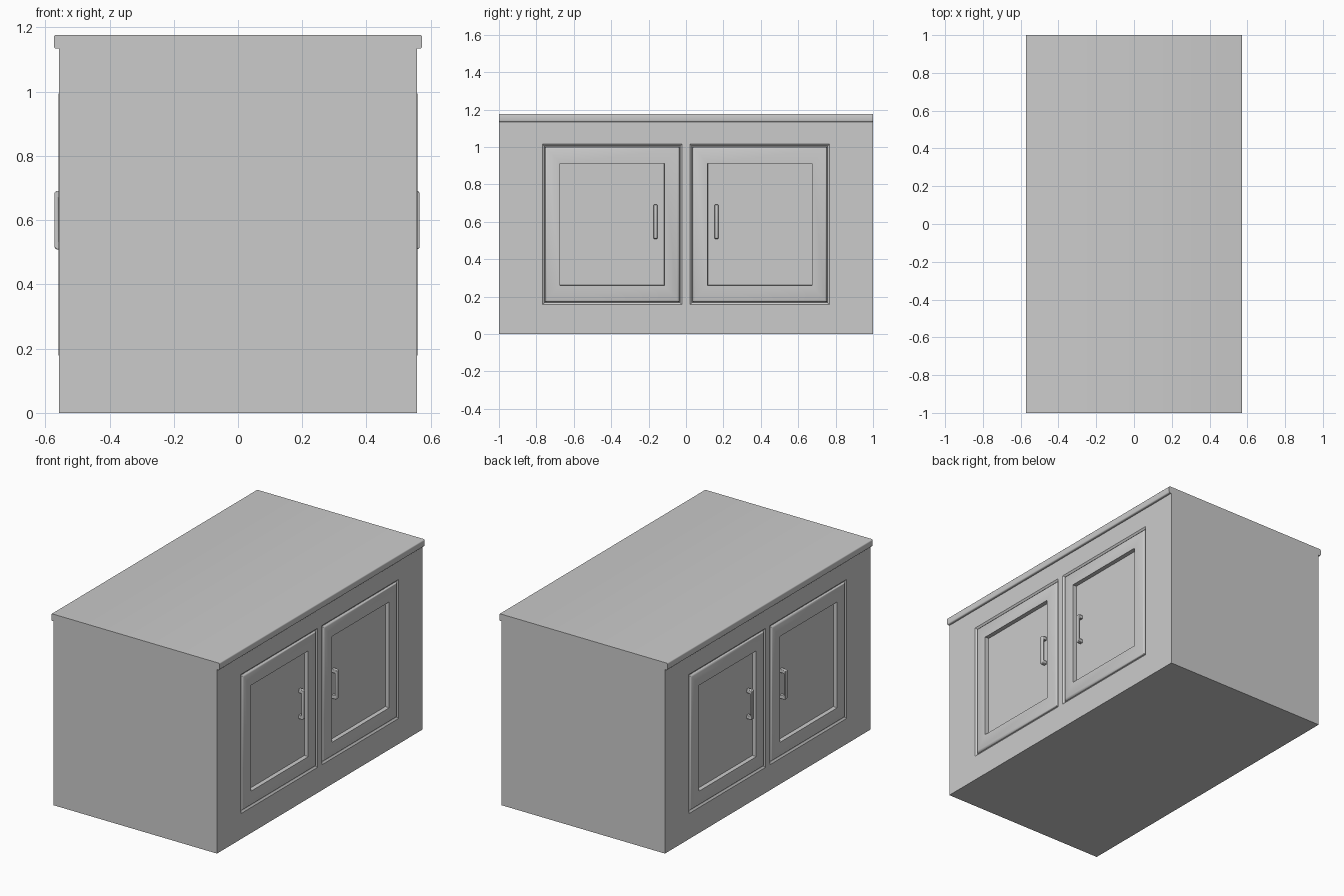
import bpy, bmesh, math

if "Cube" in bpy.data.objects:
    bpy.data.objects.remove(bpy.data.objects["Cube"])

DOOR_Y, DOOR_Z = 0.3945, 0.586        # door centre
HALF_W, HALF_H = 0.359, 0.415         # door half size


def make_object(name, bm):
    bmesh.ops.recalc_face_normals(bm, faces=bm.faces)
    mesh = bpy.data.meshes.new(name)
    bm.to_mesh(mesh)
    bm.free()
    ob = bpy.data.objects.new(name, mesh)
    bpy.context.collection.objects.link(ob)
    return ob


def smooth(ob, angle=35):
    bpy.ops.object.select_all(action='DESELECT')
    ob.select_set(True)
    bpy.context.view_layer.objects.active = ob
    bpy.ops.object.shade_smooth_by_angle(angle=math.radians(angle))


def box(name, x, y, z0, z1):
    bm = bmesh.new()
    bmesh.ops.create_cube(bm, size=1)
    for v in bm.verts:
        v.co = (v.co.x * 2 * x, v.co.y * 2 * y, z0 + (v.co.z + 0.5) * (z1 - z0))
    return make_object(name, bm)


def nested_rectangles(name, side, cy, rings):
    """Loft rectangles (inset in y, inset in z, depth x) into a closed solid."""
    bm = bmesh.new()
    loops = []
    for iy, iz, x in rings:
        w, h = HALF_W - iy, HALF_H - iz
        loops.append([bm.verts.new((side * x, cy + a * w, DOOR_Z + b * h))
                      for a, b in ((-1, -1), (1, -1), (1, 1), (-1, 1))])
    for p, q in zip(loops, loops[1:]):
        for i in range(4):
            j = (i + 1) % 4
            bm.faces.new((p[i], p[j], q[j], q[i]))
    bm.faces.new(loops[0])
    bm.faces.new(loops[-1])
    return make_object(name, bm)


def handle(name, side, cy, reach):
    """U-shaped pull: side profile extruded across its width."""
    base, inner, half, leg = 0.525, reach - 0.012, 0.091, 0.022
    cz = 0.6
    prof = [(base, -half), (reach, -half), (reach, half), (base, half),
            (base, half - leg), (inner, half - leg),
            (inner, leg - half), (base, leg - half)]
    bm = bmesh.new()
    face = bm.faces.new([bm.verts.new((side * x, cy - 0.011, cz + z)) for x, z in prof])
    ext = bmesh.ops.extrude_face_region(bm, geom=[face])
    for v in ext['geom']:
        if isinstance(v, bmesh.types.BMVert):
            v.co.y += 0.022
    # round the two outer corners, then soften the front edges
    corners = [e for e in bm.edges
               if all(abs(abs(v.co.x) - reach) < 1e-5 for v in e.verts)
               and abs(e.verts[0].co.z - e.verts[1].co.z) < 1e-5]
    bmesh.ops.bevel(bm, geom=corners, offset=0.008, segments=4, profile=0.5, affect='EDGES')
    ob = make_object(name, bm)
    mod = ob.modifiers.new("soft_edges", 'BEVEL')
    mod.width, mod.segments = 0.003, 2
    mod.limit_method, mod.angle_limit = 'ANGLE', math.radians(40)
    smooth(ob)


# cabinet body
body = box("cabinet_body", 0.557, 1.0, 0.0, 1.134)

# countertop with softened long edges
bm = bmesh.new()
bmesh.ops.create_cube(bm, size=1)
for v in bm.verts:
    v.co = (v.co.x * 1.146, v.co.y * 2, 1.1555 + v.co.z * 0.043)
long_edges = [e for e in bm.edges if abs(e.verts[0].co.y - e.verts[1].co.y) > 1]
bmesh.ops.bevel(bm, geom=long_edges, offset=0.007, segments=3, profile=0.5, affect='EDGES')
smooth(make_object("countertop", bm))

# doors, their openings and pulls on both long sides
OPENING = [(-0.018, -0.018, 0.562), (-0.014, -0.014, 0.557),
           (-0.003, -0.003, 0.549), (-0.003, -0.003, 0.53)]
DOOR = [(0, 0, 0.525), (0, 0, 0.549), (0.002, 0.002, 0.554), (0.006, 0.006, 0.5575),
        (0.011, 0.011, 0.5595), (0.08, 0.089, 0.5595), (0.081, 0.09, 0.534)]
for side, side_name, reach in ((1, "right", 0.565), (-1, "left", 0.571)):
    for d, d_name in ((-1, "front"), (1, "rear")):
        tag = f"{side_name}_{d_name}"
        cutter = nested_rectangles(f"{tag}_opening_cutter", side, d * DOOR_Y, OPENING)
        cutter.hide_render = True
        cutter.hide_set(True)
        mod = body.modifiers.new(f"{tag}_opening", 'BOOLEAN')
        mod.operation, mod.object, mod.solver = 'DIFFERENCE', cutter, 'EXACT'
        smooth(nested_rectangles(f"{tag}_door", side, d * DOOR_Y, DOOR))
        handle(f"{tag}_handle", side, d * 0.163, reach)
